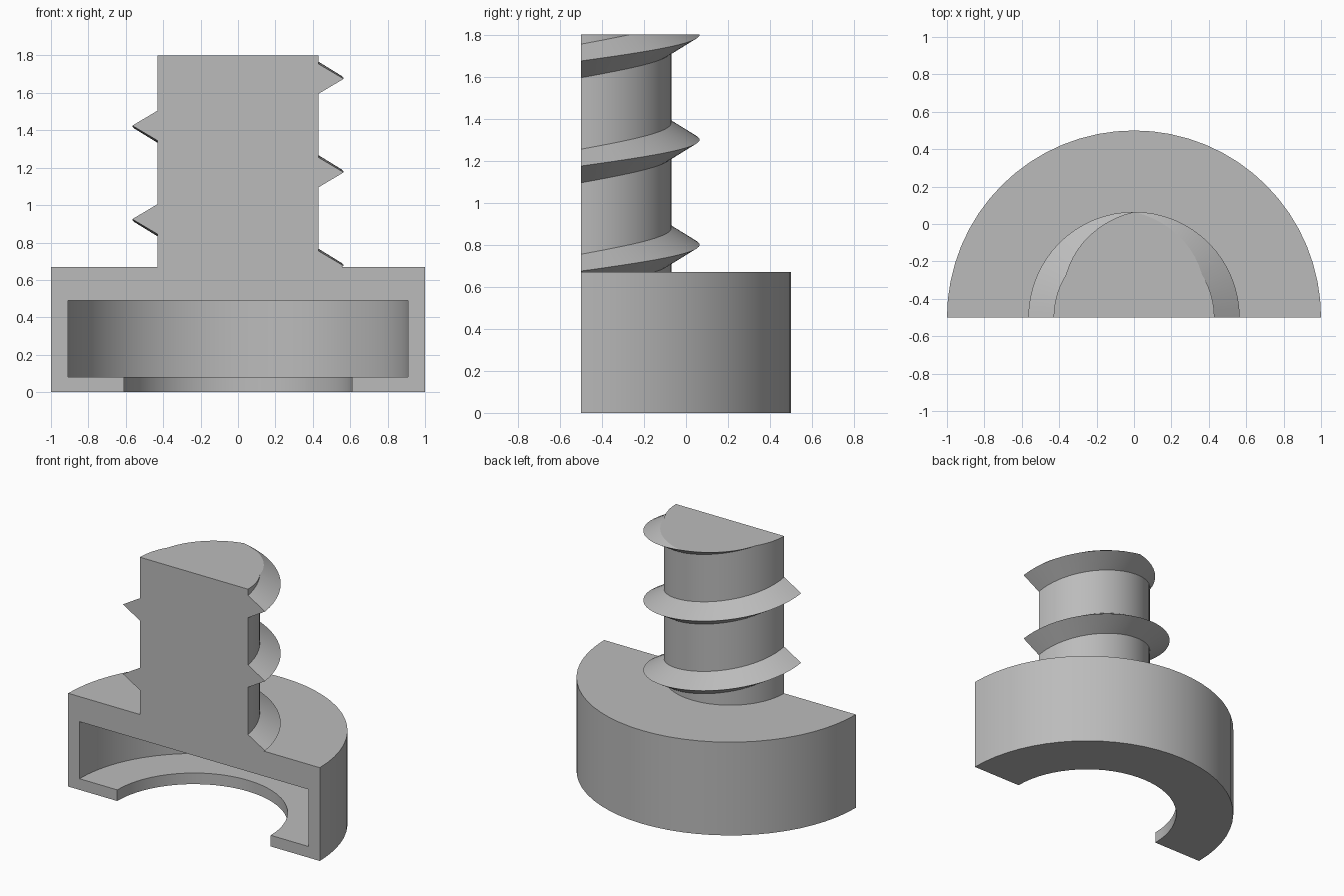
import bpy
import bmesh
from math import pi, cos, sin, radians

if "Cube" in bpy.data.objects:
    bpy.data.objects.remove(bpy.data.objects["Cube"])

STEPS = 32          # segments in the half turn
AXIS_Y = -0.5       # the turning axis lies in the section plane
CORE_R, CREST_R = 0.43, 0.565
CAP_TOP, SHAFT_TOP = 0.67, 1.8
PITCH, HALF_ROOT = 0.5, 0.08

grey = bpy.data.materials.new("plain grey")
grey.use_nodes = True
colour = (0.5, 0.5, 0.5, 1)
grey.diffuse_color = colour
grey.node_tree.nodes["Principled BSDF"].inputs["Base Color"].default_value = colour


def half_sweep(profile, rise=0.0, closed=True):
    """Sweep an (r, z) profile half a turn about the axis, with flat ends."""
    bm = bmesh.new()
    rings = []
    for i in range(STEPS + 1):
        a = pi * i / STEPS
        rings.append([bm.verts.new((r * cos(a), AXIS_Y + r * sin(a), z + rise * i / STEPS))
                      for r, z in profile])
    n = len(profile)
    for a, b in zip(rings, rings[1:]):
        for k in range(n if closed else n - 1):
            m = (k + 1) % n
            bm.faces.new((a[k], a[m], b[m], b[k]))
    bm.faces.new(rings[0])
    bm.faces.new(rings[-1])
    bmesh.ops.remove_doubles(bm, verts=bm.verts[:], dist=1e-5)
    return bm


def trim(bm, z, direction):
    """Cut away what lies past height z and close the cut."""
    cut = bmesh.ops.bisect_plane(bm, geom=bm.verts[:] + bm.edges[:] + bm.faces[:],
                                 plane_co=(0, 0, z), plane_no=(0, 0, direction),
                                 clear_outer=True)
    edges = [e for e in cut["geom_cut"] if isinstance(e, bmesh.types.BMEdge)]
    if edges:
        bmesh.ops.holes_fill(bm, edges=[e for e in bm.edges if e.is_boundary], sides=0)


def finish(bm, name):
    bmesh.ops.recalc_face_normals(bm, faces=bm.faces[:])
    mesh = bpy.data.meshes.new(name)
    bm.to_mesh(mesh)
    bm.free()
    mesh.materials.append(grey)
    obj = bpy.data.objects.new(name, mesh)
    bpy.context.collection.objects.link(obj)
    bpy.ops.object.select_all(action="DESELECT")
    obj.select_set(True)
    bpy.context.view_layer.objects.active = obj
    bpy.ops.object.shade_smooth_by_angle(angle=radians(30))


# Hollow cap and solid shaft, sectioned in half
body = half_sweep([(0, SHAFT_TOP), (CORE_R, SHAFT_TOP), (CORE_R, CAP_TOP), (1, CAP_TOP),
                   (1, 0), (0.61, 0), (0.61, 0.08), (0.91, 0.08), (0.91, 0.49), (0, 0.49)],
                  closed=False)
seam = [e for e in body.edges
        if all(abs(v.co.x) < 1e-4 and abs(v.co.y - AXIS_Y) < 1e-4 for v in e.verts)]
bmesh.ops.dissolve_edges(body, edges=seam)
finish(body, "cap_and_shaft")

# Helical thread: one half turn per pitch, trimmed by the cap and the shaft top
for turn in range(3):
    z = 0.675 + turn * PITCH
    thread = half_sweep([(CORE_R, z - HALF_ROOT), (CREST_R, z), (CORE_R, z + HALF_ROOT)],
                        rise=PITCH / 2)
    trim(thread, CAP_TOP, -1)
    trim(thread, SHAFT_TOP, 1)
    finish(thread, f"thread_turn_{turn + 1}")
